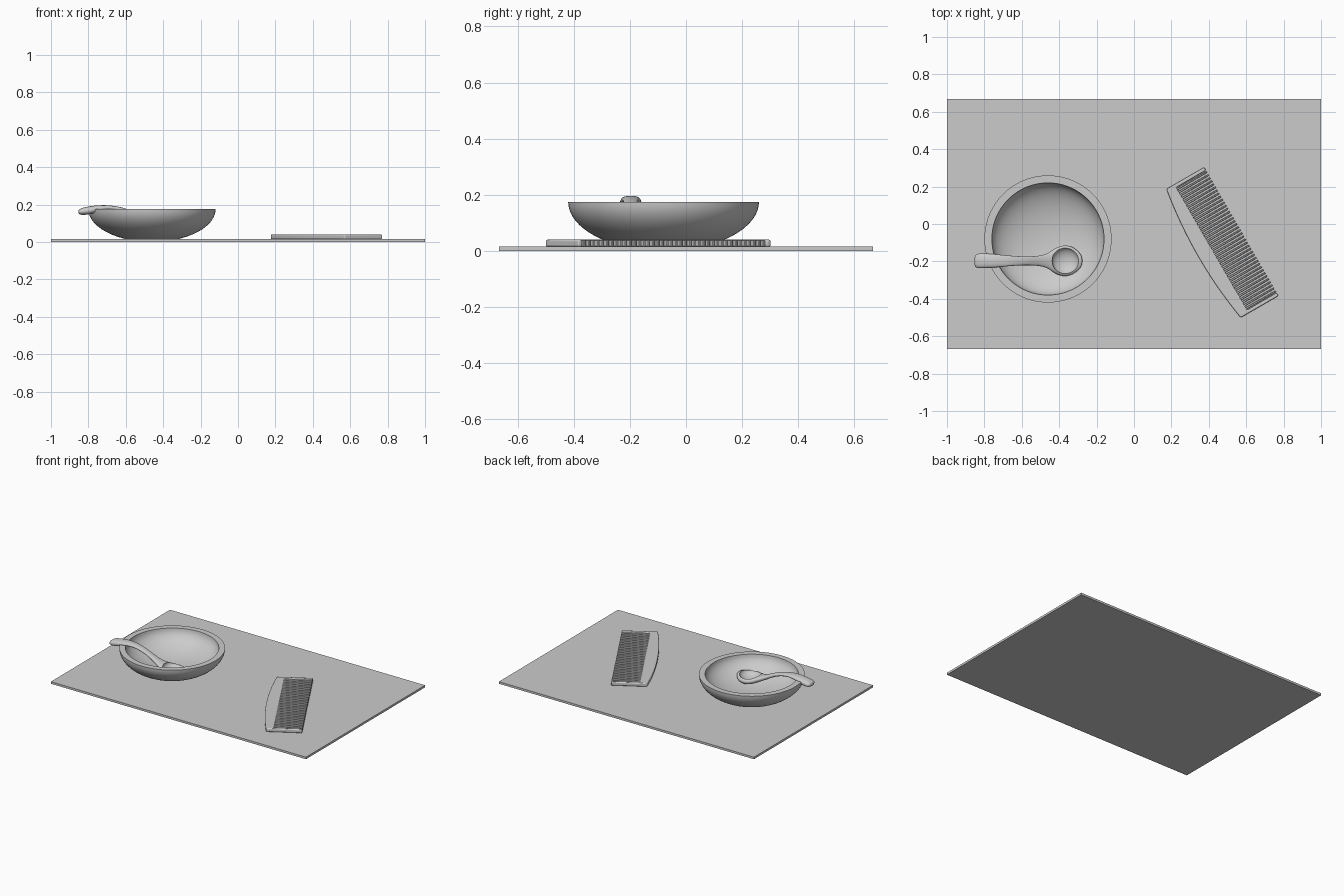
import bpy, bmesh, math
from math import sin, cos, pi
from mathutils import Matrix

if "Cube" in bpy.data.objects:
    bpy.data.objects.remove(bpy.data.objects["Cube"])

grey = bpy.data.materials.new("plain grey")
grey.use_nodes = True
grey.diffuse_color = (0.6, 0.6, 0.6, 1)
grey.node_tree.nodes["Principled BSDF"].inputs["Base Color"].default_value = (0.6, 0.6, 0.6, 1)

BOARD_TOP = 0.015


def finish(name, bm, smooth=None):
    bmesh.ops.recalc_face_normals(bm, faces=bm.faces)
    mesh = bpy.data.meshes.new(name)
    bm.to_mesh(mesh)
    bm.free()
    ob = bpy.data.objects.new(name, mesh)
    bpy.context.collection.objects.link(ob)
    mesh.materials.append(grey)
    if smooth:
        activate(ob)
        bpy.ops.object.shade_smooth_by_angle(angle=math.radians(smooth))
    return ob


def activate(ob):
    bpy.ops.object.select_all(action='DESELECT')
    ob.select_set(True)
    bpy.context.view_layer.objects.active = ob


def box(bm, x0, x1, y0, y1, z0, z1):
    m = Matrix.Translation(((x0 + x1) / 2, (y0 + y1) / 2, (z0 + z1) / 2))
    m = m @ Matrix.Diagonal((x1 - x0, y1 - y0, z1 - z0, 1))
    return bmesh.ops.create_cube(bm, size=1, matrix=m)["verts"]


def bevel(ob, width, segments):
    mod = ob.modifiers.new("soft edges", 'BEVEL')
    mod.width, mod.segments = width, segments
    mod.limit_method = 'ANGLE'


# Flat board
bm = bmesh.new()
box(bm, -1, 1, -0.667, 0.667, 0, BOARD_TOP)
finish("board", bm)

# Bowl: elliptical outside and inside with a flat rim
RIM = 0.175
bm = bmesh.new()
foot = math.asin(0.16 / 0.175)
steps = 14
profile = [(0, BOARD_TOP)]
for i in range(steps + 1):
    a = foot * (1 - i / steps)
    profile.append((0.34 * cos(a), RIM - 0.175 * sin(a)))
for i in range(steps + 1):
    a = pi / 2 * i / steps
    profile.append((0.30 * cos(a), RIM - 0.135 * sin(a)))
verts = [bm.verts.new((r, 0, z)) for r, z in profile]
edges = [bm.edges.new(pair) for pair in zip(verts, verts[1:])]
bmesh.ops.spin(bm, geom=verts + edges, cent=(0, 0, 0), axis=(0, 0, 1),
               angle=2 * pi, steps=96)
bmesh.ops.remove_doubles(bm, verts=bm.verts, dist=0.0005)
bowl = finish("bowl", bm, 35)
bowl.location = (-0.46, -0.08, 0)

# Spoon: lofted solid, stations are x, half width, top, bottom
stations = [
    (-0.855, 0.034, 0.174, 0.148), (-0.83, 0.041, 0.184, 0.143),
    (-0.78, 0.040, 0.194, 0.148), (-0.72, 0.034, 0.198, 0.172),
    (-0.66, 0.028, 0.194, 0.172), (-0.60, 0.024, 0.180, 0.156),
    (-0.55, 0.024, 0.160, 0.134), (-0.50, 0.028, 0.136, 0.103),
    (-0.46, 0.040, 0.121, 0.083), (-0.43, 0.064, 0.113, 0.066),
    (-0.40, 0.080, 0.109, 0.055), (-0.365, 0.086, 0.107, 0.051),
    (-0.33, 0.078, 0.107, 0.054), (-0.30, 0.056, 0.107, 0.063),
    (-0.275, 0.024, 0.106, 0.080),
]
bm = bmesh.new()
rings = []
sides = 16
for x, w, top, bottom in stations:
    ring = []
    for k in range(sides):
        a = 2 * pi * k / sides
        lift = math.copysign(abs(sin(a)) ** 0.7, sin(a))
        z = (top + bottom) / 2 + (top - bottom) / 2 * lift
        ring.append(bm.verts.new((x, -0.197 + w * cos(a), z)))
    rings.append(ring)
for a, b in zip(rings, rings[1:]):
    for k in range(sides):
        n = (k + 1) % sides
        bm.faces.new((a[k], a[n], b[n], b[k]))
bm.faces.new(rings[0])
bm.faces.new(rings[-1])
spoon = finish("spoon", bm)
spoon.modifiers.new("round", 'SUBSURF').levels = 2

# Hollow of the spoon
bm = bmesh.new()
bmesh.ops.create_uvsphere(bm, u_segments=48, v_segments=24, radius=1,
                          matrix=Matrix.Translation((-0.367, -0.197, 0.109))
                          @ Matrix.Diagonal((0.071, 0.071, 0.042, 1)))
cutter = finish("spoon_hollow", bm)
cutter.hide_render = True
cut = spoon.modifiers.new("hollow", 'BOOLEAN')
cut.operation, cut.object = 'DIFFERENCE', cutter
activate(spoon)
for name in ("round", "hollow"):
    bpy.ops.object.modifier_apply(modifier=name)
bpy.data.objects.remove(cutter)
activate(spoon)
bpy.ops.object.shade_smooth_by_angle(angle=math.radians(40))

# Comb, laid out along local x with the teeth pointing to local +y
HALF, TIP, THICK, GUARD, ROOT = 0.397, 0.233, 0.025, 0.019, 0.05


def place_comb(ob):
    ob.location = (0.372, -0.157, BOARD_TOP)
    ob.rotation_euler.z = -pi / 3


# Curved back with a guard at each end
bm = bmesh.new()
outline = []
for i in range(25):
    t = -1 + i / 12
    outline.append((HALF * t, -0.033 * (1 - t * t)))
inner = HALF - GUARD
outline += [(HALF, TIP), (inner, TIP), (inner, ROOT),
            (-inner, ROOT), (-inner, TIP), (-HALF, TIP)]
face = bm.faces.new([bm.verts.new((x, y, 0)) for x, y in outline])
up = bmesh.ops.extrude_face_region(bm, geom=[face])["geom"]
bmesh.ops.translate(bm, vec=(0, 0, THICK),
                    verts=[v for v in up if isinstance(v, bmesh.types.BMVert)])
back = finish("comb_back", bm, 30)
bevel(back, 0.006, 3)
place_comb(back)

# Row of slim teeth, narrowed at the tips
bm = bmesh.new()
count = 40
pitch = 2 * inner / count
for i in range(count):
    x = -inner + pitch * (i + 0.5)
    w = pitch * 0.29
    for v in box(bm, x - w, x + w, ROOT - 0.01, TIP, 0.001, THICK - 0.001):
        if v.co.y > ROOT:
            v.co.x = x + (v.co.x - x) * 0.8
teeth = finish("comb_teeth", bm)
bevel(teeth, 0.002, 1)
place_comb(teeth)
